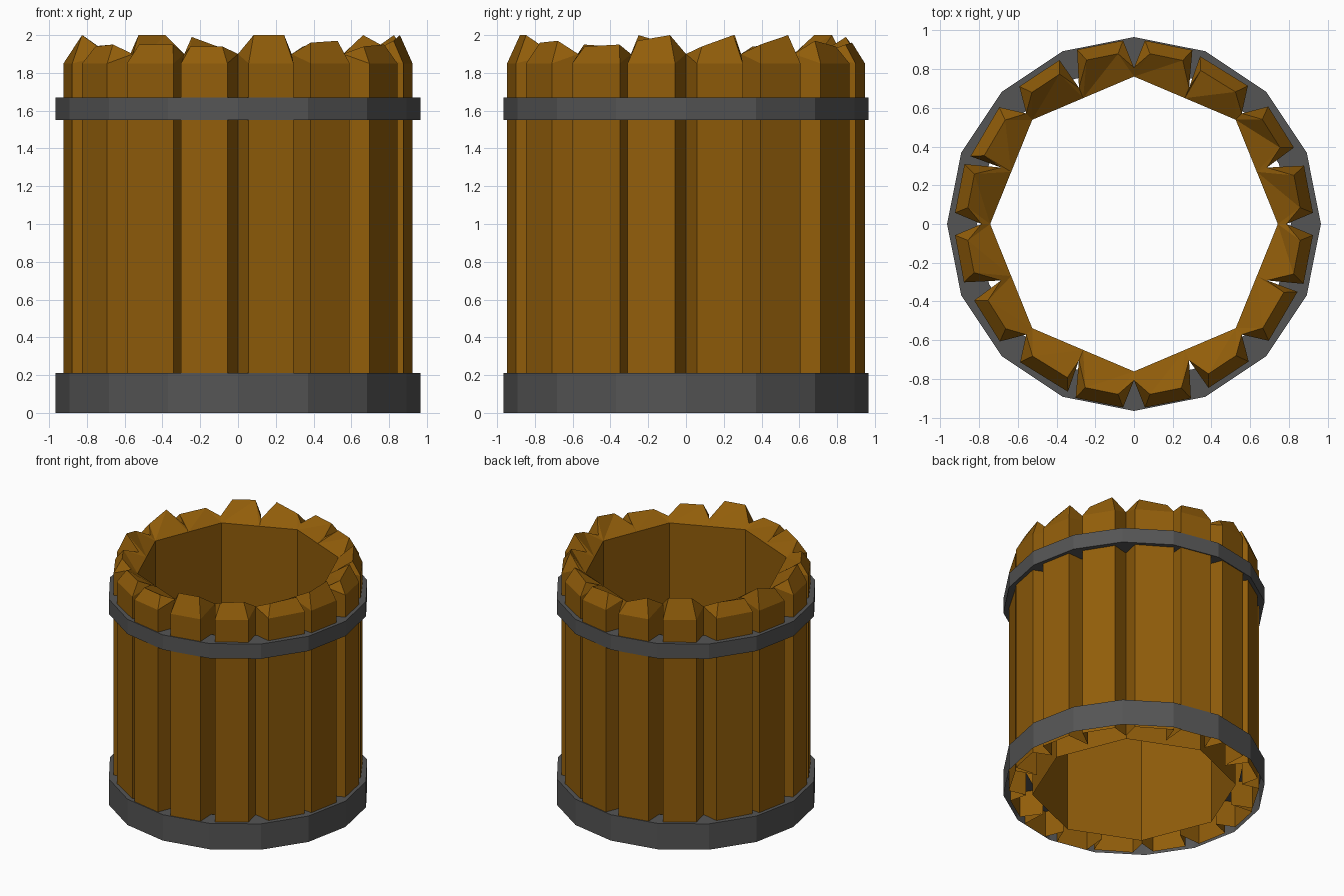
import bpy, bmesh
from math import cos, sin, radians

if "Cube" in bpy.data.objects:
    bpy.data.objects.remove(bpy.data.objects["Cube"])


def material(name, rgb):
    m = bpy.data.materials.new(name)
    m.diffuse_color = (*rgb, 1)
    m.use_nodes = True
    m.node_tree.nodes["Principled BSDF"].inputs["Base Color"].default_value = m.diffuse_color
    return m


def make_object(name, bm, mat):
    me = bpy.data.meshes.new(name)
    bm.to_mesh(me)
    bm.free()
    ob = bpy.data.objects.new(name, me)
    me.materials.append(mat)
    bpy.context.collection.objects.link(ob)


wood = material("wood", (0.285, 0.11, 0.003))
iron = material("iron", (0.09, 0.09, 0.09))


def pt(r, a, z):
    return (r * cos(radians(a)) * 0.99, r * sin(radians(a)) * 1.015, z)


# metal hoops: 16-sided outer band with a top lip and, if raised, a lower lip
def hoop(name, z0, z1, lower_lip, ro=0.965, ri=0.81, n=16):
    bm = bmesh.new()
    section = [(ro, z0), (ro, z1), (ri, z1)]
    if lower_lip:
        section.insert(0, (ri, z0))
    rings = []
    for i in range(n):
        a = radians(i * 360 / n)
        rings.append([bm.verts.new((r * cos(a), r * sin(a), z)) for r, z in section])
    for i in range(n):
        p, q = rings[i], rings[(i + 1) % n]
        for j in range(len(section) - 1):
            bm.faces.new((p[j], q[j], q[j + 1], p[j + 1]))
    make_object(name, bm, iron)


hoop("bottom_hoop", 0.0, 0.21, False)
hoop("top_hoop", 1.55, 1.67, True)

# staves: outer corner angles and radius within a quadrant
SPANS = [(3.5, 18.5, 0.935), (25, 40.5, 0.92),
         (49.8, 68, 0.92), (71, 86.5, 0.935)]
# ridge heights of each stave's two top corners, counterclockwise from +x
TOPS = [(1.94, 2.0), (1.95, 2.0), (1.97, 1.94), (1.95, 1.96),
        (1.93, 1.99), (2.0, 2.0), (1.95, 1.94), (2.0, 1.94),
        (1.95, 2.0), (1.94, 1.95), (1.95, 1.95), (1.94, 1.94),
        (2.0, 2.0), (1.96, 1.97), (1.94, 1.95), (1.97, 2.0)]

bm = bmesh.new()
V = bm.verts.new

# shared seams between staves: inner octagon edge and groove
seams = []
for k in range(16):
    a = k * 22.5
    ri = 0.693 if k % 2 else 0.75
    rg = 0.75 if k % 2 else 0.795
    seams.append([V(pt(ri, a, 0)), V(pt(ri, a, 1.865)),
                  V(pt(rg, a, 0)), V(pt(rg, a, 1.9))])

for k in range(16):
    i0, i1, g0, g1 = seams[k]
    j0, j1, h0, h1 = seams[(k + 1) % 16]
    a, b, r = SPANS[k % 4]
    base = 90 * (k // 4)
    a, b = a + base, b + base
    za, zb = TOPS[k]
    c0, c1 = V(pt(r, a, 0)), V(pt(r, a, 1.85))
    d0, d1 = V(pt(r, b, 0)), V(pt(r, b, 1.85))
    p, q = V(pt(r - 0.065, a + 2, za)), V(pt(r - 0.065, b - 2, zb))
    for f in ((i0, i1, j1, j0), (c0, d0, d1, c1),      # inner and outer wall
              (g0, c0, c1, g1), (d0, h0, h1, d1),      # groove sides
              (c1, d1, q, p), (p, q, j1), (p, j1, i1),  # chipped top
              (c1, p, g1), (g1, p, i1), (d1, h1, q), (q, h1, j1)):
        bm.faces.new(f)

bmesh.ops.recalc_face_normals(bm, faces=bm.faces)
make_object("wooden_staves", bm, wood)
